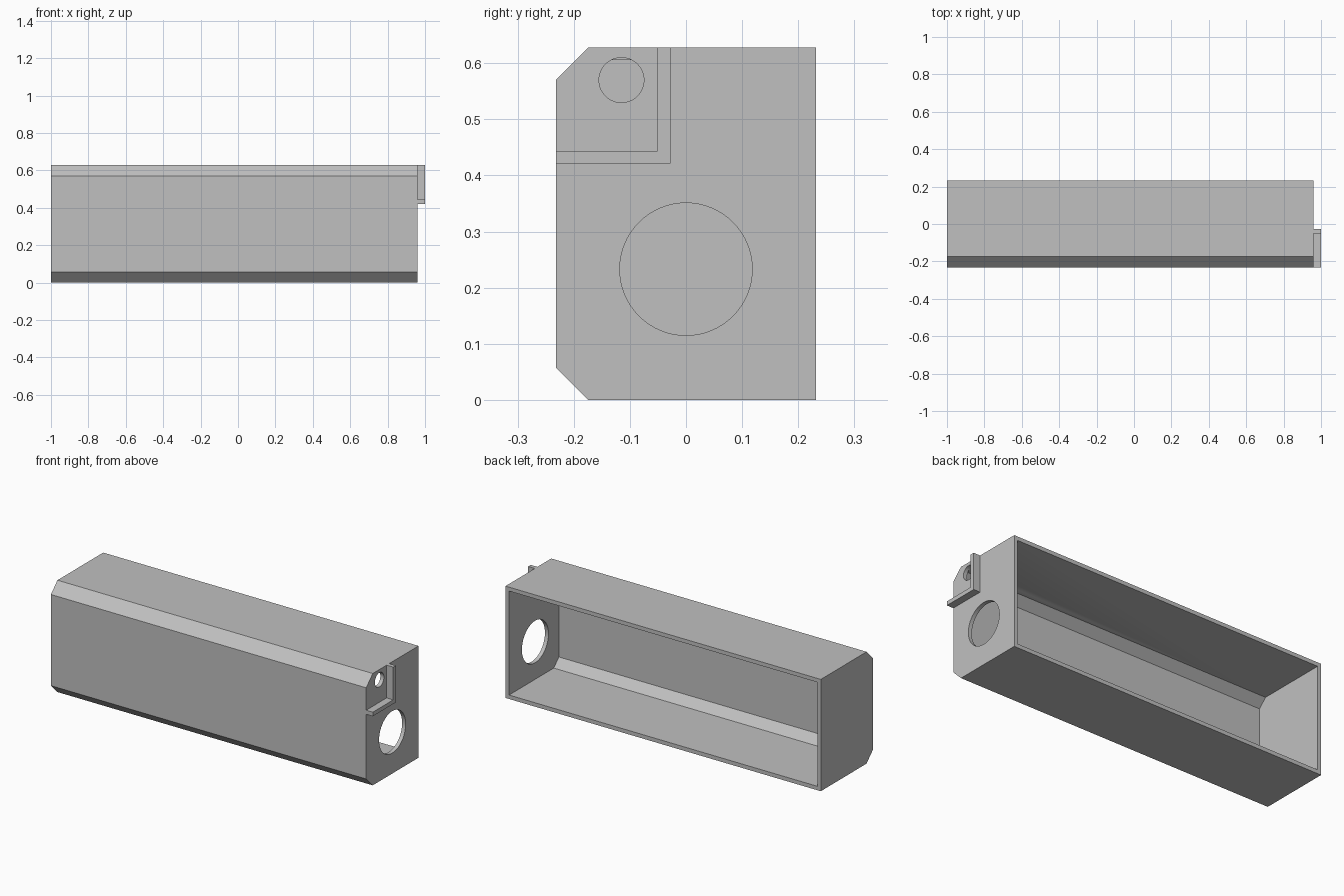
import bpy
import bmesh
from math import cos, sin, tau, pi

cube = bpy.data.objects.get("Cube")
if cube:
    bpy.data.objects.remove(cube, do_unlink=True)

grey = bpy.data.materials.new("light_grey")
grey.use_nodes = True
grey.diffuse_color = (0.53, 0.53, 0.53, 1)
grey.node_tree.nodes["Principled BSDF"].inputs["Base Color"].default_value = grey.diffuse_color

HALF_DEPTH, HEIGHT = 0.232, 0.628
CHAMFER, WALL = 0.058, 0.022
LEFT_END, RIGHT_END = -1.0, 0.959


def prism(name, profile, x0, x1):
    """Extrude a (y, z) profile along x."""
    bm = bmesh.new()
    start = bm.faces.new([bm.verts.new((x0, y, z)) for y, z in profile])
    side = bmesh.ops.extrude_face_region(bm, geom=[start])["geom"]
    moved = [v for v in side if isinstance(v, bmesh.types.BMVert)]
    bmesh.ops.translate(bm, verts=moved, vec=(x1 - x0, 0, 0))
    bmesh.ops.recalc_face_normals(bm, faces=bm.faces)
    mesh = bpy.data.meshes.new(name)
    bm.to_mesh(mesh)
    bm.free()
    mesh.materials.append(grey)
    obj = bpy.data.objects.new(name, mesh)
    bpy.context.collection.objects.link(obj)
    return obj


def chamfered(front, back, bottom, top, cut):
    """Rectangle with both front corners cut off."""
    return [(back, bottom), (back, top), (front + cut, top),
            (front, top - cut), (front, bottom + cut), (front + cut, bottom)]


def circle(y, z, radius, count=64):
    return [(y + radius * cos(tau * i / count), z + radius * sin(tau * i / count))
            for i in range(count)]


def carve(target, cutter):
    cutter.hide_render = True
    mod = target.modifiers.new("carve", "BOOLEAN")
    mod.operation = "DIFFERENCE"
    mod.solver = "EXACT"
    mod.object = cutter
    bpy.context.view_layer.objects.active = target
    bpy.ops.object.modifier_apply(modifier=mod.name)
    bpy.data.objects.remove(cutter, do_unlink=True)


# Long housing with chamfered front edges
housing = prism("housing", chamfered(-HALF_DEPTH, HALF_DEPTH, 0, HEIGHT, CHAMFER),
                LEFT_END, RIGHT_END)

# Hollow interior, open at the back, with walls of even thickness
inner_cut = CHAMFER - WALL * (2 - 2 ** 0.5)
cavity = chamfered(-HALF_DEPTH + WALL, HALF_DEPTH + 0.1, WALL, HEIGHT - WALL, inner_cut)
carve(housing, prism("cavity_cutter", cavity, LEFT_END + WALL, RIGHT_END - WALL))

# Large and small round openings in the end wall
for y, z, radius in ((0, 0.233, 0.118), (-0.115, 0.57, 0.04)):
    carve(housing, prism("hole_cutter", circle(y, z, radius),
                         RIGHT_END - WALL - 0.001, RIGHT_END + 0.05))

# L-shaped rib framing the small opening
rib = [(-HALF_DEPTH, 0.421), (-0.028, 0.421), (-0.028, HEIGHT),
       (-0.051, HEIGHT), (-0.051, 0.444), (-HALF_DEPTH, 0.444)]
prism("corner_rib", rib, RIGHT_END, 1.0)

# Smooth hole walls, crisp edges elsewhere
bpy.ops.object.select_all(action="DESELECT")
housing.select_set(True)
bpy.context.view_layer.objects.active = housing
bpy.ops.object.shade_smooth_by_angle(angle=pi / 6)
